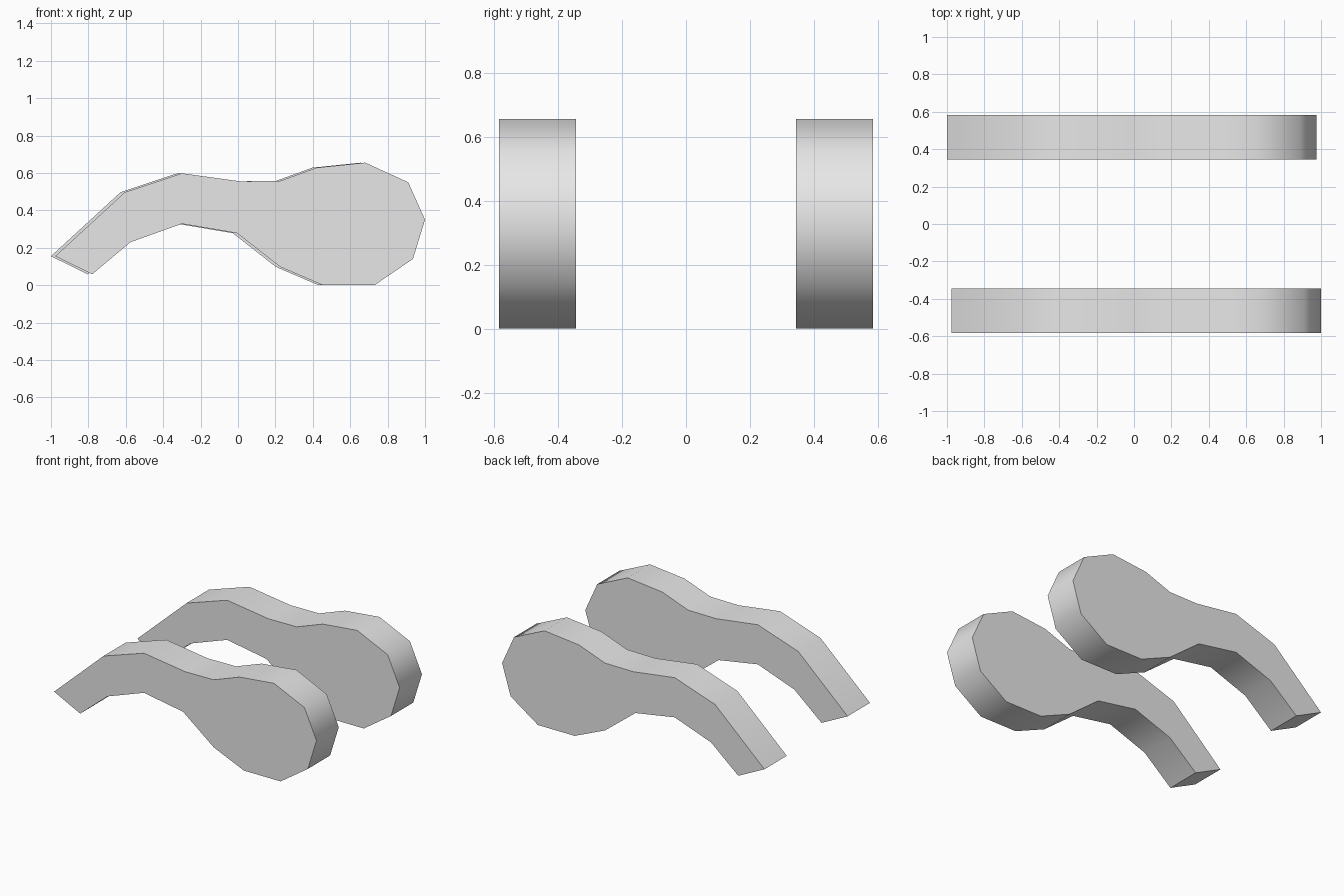
import bpy
import bmesh
import math

cube = bpy.data.objects.get("Cube")
if cube:
    bpy.data.objects.remove(cube, do_unlink=True)

grey = bpy.data.materials.new("light_grey")
grey.use_nodes = True
colour = (0.8, 0.8, 0.8, 1)
grey.diffuse_color = colour
grey.node_tree.nodes["Principled BSDF"].inputs["Base Color"].default_value = colour

# Side outline (x, z): narrow bent handle on the left, round paddle on the right
OUTLINE = [
    (-0.977, 0.155), (-0.605, 0.497), (-0.30, 0.598), (0.012, 0.555),
    (0.225, 0.557), (0.42, 0.628), (0.68, 0.655), (0.91, 0.55),
    (1.0, 0.35), (0.935, 0.14), (0.73, 0.0), (0.453, 0.0),
    (0.225, 0.098), (-0.005, 0.278), (-0.30, 0.328), (-0.575, 0.23),
    (-0.78, 0.058),
]
THICKNESS = 0.24


def make_arm(name, y_front, x_shift):
    """Extrude the outline backwards into a solid slab."""
    bm = bmesh.new()
    verts = [bm.verts.new((x + x_shift, y_front, z)) for x, z in OUTLINE]
    face = bm.faces.new(verts)
    ext = bmesh.ops.extrude_face_region(bm, geom=[face], use_keep_orig=True)
    moved = [v for v in ext["geom"] if isinstance(v, bmesh.types.BMVert)]
    bmesh.ops.translate(bm, verts=moved, vec=(0, THICKNESS, 0))
    bmesh.ops.recalc_face_normals(bm, faces=bm.faces)
    mesh = bpy.data.meshes.new(name)
    bm.to_mesh(mesh)
    bm.free()
    mesh.materials.append(grey)
    obj = bpy.data.objects.new(name, mesh)
    bpy.context.collection.objects.link(obj)
    return obj


# Two matching arms, the rear one set slightly to the right
arms = [make_arm("front_arm", -0.584, 0.0), make_arm("rear_arm", 0.344, -0.023)]

# Smooth rim, sharp side faces and handle end
bpy.ops.object.select_all(action='DESELECT')
for arm in arms:
    arm.select_set(True)
bpy.context.view_layer.objects.active = arms[0]
bpy.ops.object.shade_smooth_by_angle(angle=math.radians(55))
